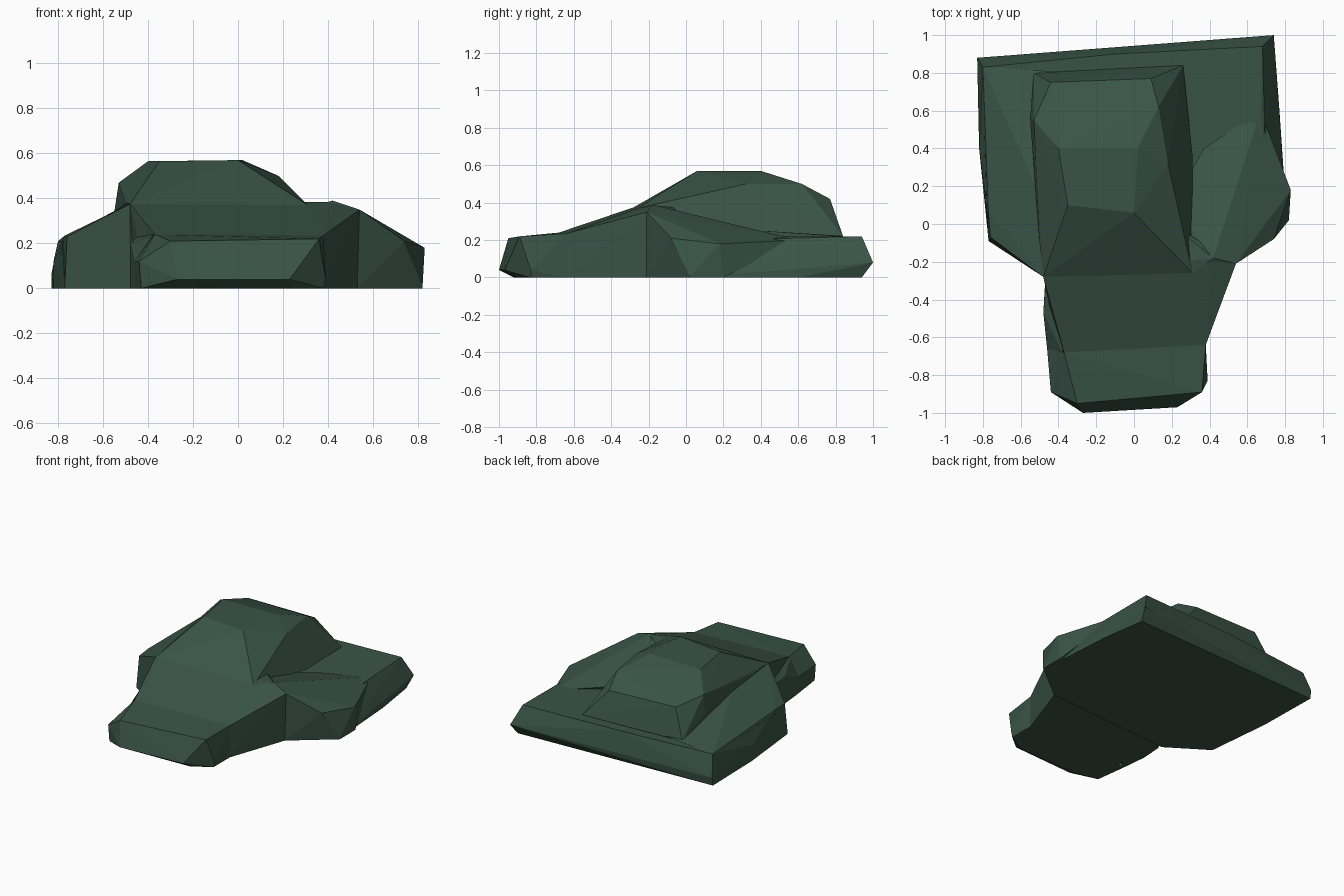
import bpy
import bmesh

# Remove the default cube
default_cube = bpy.data.objects.get("Cube")
if default_cube:
    bpy.data.objects.remove(default_cube, do_unlink=True)


def make_material(name, colour):
    material = bpy.data.materials.new(name)
    material.use_nodes = True
    material.diffuse_color = colour
    shader = material.node_tree.nodes.get("Principled BSDF")
    shader.inputs["Base Color"].default_value = colour
    shader.inputs["Roughness"].default_value = 0.9
    return material


dark_green = make_material("dark green", (0.042, 0.088, 0.062, 1))


def faceted_lump(name, corners, footprint=()):
    """Wrap a flat-faced convex lump around corners and a footprint on the ground."""
    mesh = bpy.data.meshes.new(name)
    lump = bmesh.new()
    for corner in corners:
        lump.verts.new(corner)
    for x, y in footprint:
        lump.verts.new((x, y, 0))
    hull = bmesh.ops.convex_hull(lump, input=lump.verts[:])
    unused = set(hull["geom_interior"]) | set(hull["geom_unused"])
    loose = [item for item in unused if isinstance(item, bmesh.types.BMVert)]
    bmesh.ops.delete(lump, geom=loose, context="VERTS")
    # Merge nearly flat neighbouring triangles into clean facets
    bmesh.ops.dissolve_limit(lump, angle_limit=0.03,
                             verts=lump.verts[:], edges=lump.edges[:])
    bmesh.ops.recalc_face_normals(lump, faces=lump.faces[:])
    lump.to_mesh(mesh)
    lump.free()
    mesh.materials.append(dark_green)
    part = bpy.data.objects.new(name, mesh)
    bpy.context.scene.collection.objects.link(part)
    return part


# Broad low slab under the rear half
faceted_lump(
    "rear_slab",
    corners=[(-.8, .83, .21), (-.1, .9, .22), (.68, .94, .22),
             (.67, .6, .22), (.74, 1, .08), (-.83, .88, .06),
             (-.78, .06, .21), (.77, .6, .04), (.7, .2, .2), (.5, -.1, .2)],
    footprint=[(-.83, .87), (-.82, .4), (-.77, -.09), (-.48, -.28),
               (.52, -.2), (.81, .02), (.77, .6), (.72, .94)])

# Sloping shoulder on the right side
faceted_lump(
    "right_shoulder",
    corners=[(-.77, .05, .235), (-.76, -.07, .23), (-.48, -.28, .375),
             (-.52, .2, .36), (-.8, .83, .21), (-.53, .8, .23),
             (-.3, .8, .23), (-.3, -.2, .35), (-.82, .4, .12)],
    footprint=[(-.82, .4), (-.77, -.09), (-.48, -.28), (-.3, .4)])

# Raised shoulder on the left side
faceted_lump(
    "left_shoulder",
    corners=[(.42, -.18, .39), (.54, -.21, .35), (.74, -.08, .21),
             (.83, .18, .18), (.82, .02, .01), (.43, .1, .31),
             (.31, -.26, .36), (.2, .1, .3), (.37, .4, .23), (.67, .6, .2)],
    footprint=[(.53, -.21), (.82, .02), (.82, .2), (.2, .1)])

# Tall faceted dome
faceted_lump(
    "dome",
    corners=[(-.35, .1, .565), (0, .06, .57), (.02, .4, .57),
             (-.4, .4, .565), (-.44, .75, .43), (.09, .77, .42),
             (.13, .62, .5), (.18, .32, .5), (-.53, .55, .47),
             (-.55, .56, .34), (-.53, .8, .22), (.26, .84, .22),
             (.31, .36, .25), (.29, .06, .34), (.31, -.26, .37),
             (-.48, -.28, .375), (-.5, -.1, .38)])

# Slope running from the dome down to the nose
faceted_lump(
    "front_slope",
    corners=[(-.37, -.68, .24), (.38, -.64, .235), (-.33, -.45, .31),
             (-.48, -.28, .375), (.31, -.26, .37), (.42, -.18, .385),
             (.54, -.21, .35), (.2, 0, .37)],
    footprint=[(-.4, -.66), (.38, -.64), (.53, -.21), (-.46, -.28)])

# Small bulge beside the slope
faceted_lump(
    "right_bulge",
    corners=[(-.48, -.47, .2), (-.45, -.4, .23), (-.38, -.68, .235),
             (-.46, -.66, .12), (-.47, -.33, .18), (-.33, -.45, .3)],
    footprint=[(-.48, -.47), (-.46, -.66), (-.47, -.3), (-.3, -.5)])

# Blunt nose with chamfered corners
faceted_lump(
    "nose",
    corners=[(-.37, -.68, .24), (.38, -.64, .235), (-.3, -.95, .21),
             (.36, -.89, .22), (-.27, -1, .04), (.23, -.97, .04),
             (-.44, -.89, .12), (.39, -.83, .04), (-.46, -.66, .12)],
    footprint=[(-.43, -.89), (-.26, -.92), (.24, -.91), (.38, -.83),
               (.38, -.64), (-.46, -.66)])
